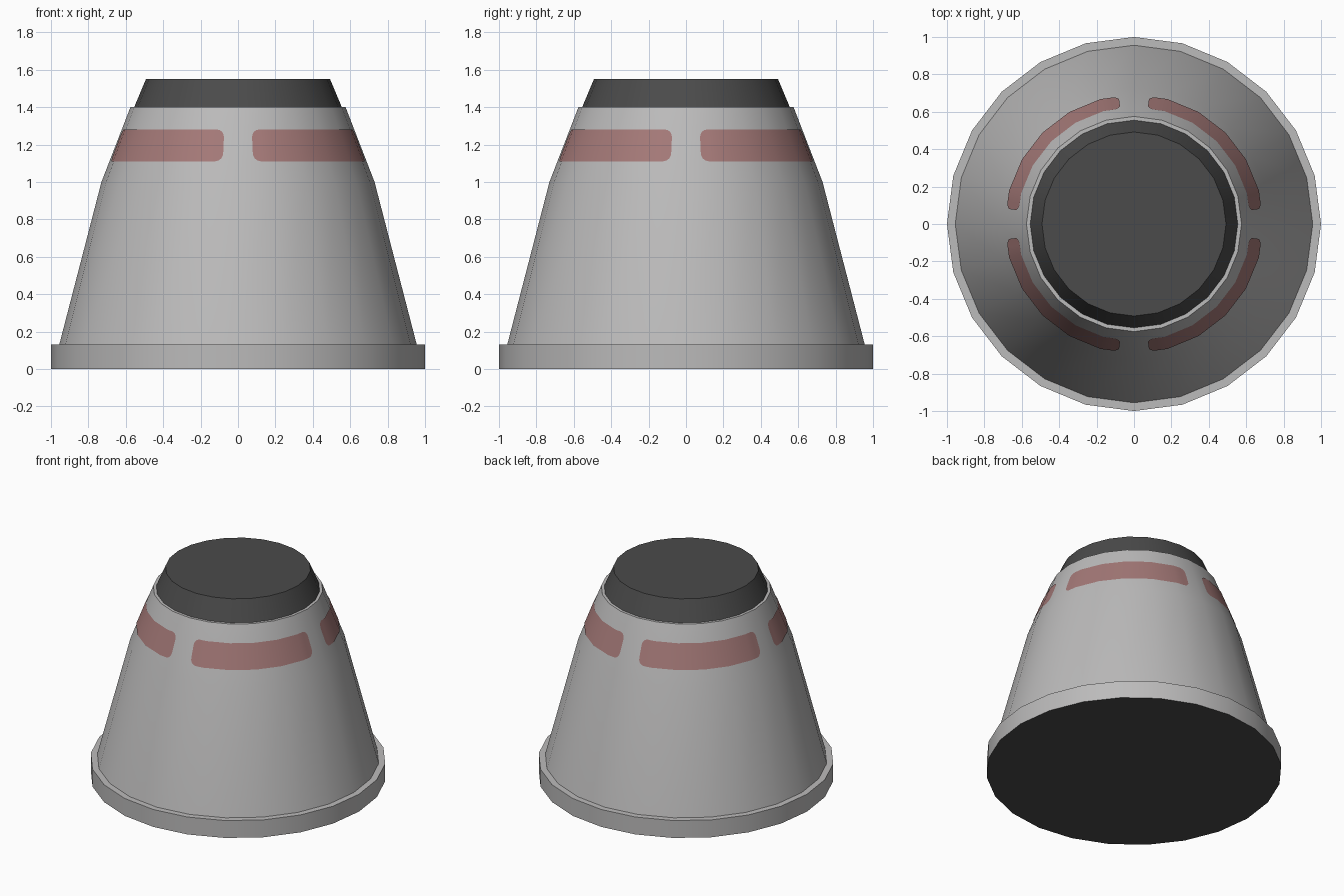
import bpy, bmesh, math

if "Cube" in bpy.data.objects:
    bpy.data.objects.remove(bpy.data.objects["Cube"])

SIDES = 24


def material(name, rgb):
    m = bpy.data.materials.new(name)
    m.diffuse_color = (*rgb, 1)
    m.use_nodes = True
    m.node_tree.nodes["Principled BSDF"].inputs["Base Color"].default_value = m.diffuse_color
    return m


grey = material("light_grey", (0.50, 0.495, 0.495))
dark = material("dark_grey", (0.07, 0.07, 0.07))
red = material("dull_red", (0.37, 0.19, 0.185))


def finish(name, bm, mats):
    me = bpy.data.meshes.new(name)
    bm.to_mesh(me)
    bm.free()
    for m in mats:
        me.materials.append(m)
    ob = bpy.data.objects.new(name, me)
    bpy.context.collection.objects.link(ob)
    bpy.ops.object.select_all(action='DESELECT')
    ob.select_set(True)
    bpy.context.view_layer.objects.active = ob
    bpy.ops.object.shade_smooth_by_angle(angle=math.radians(30))
    return ob


def lathe(name, profile, mats, rule=None):
    """Revolve (radius, z) points; a zero radius at either end closes with a cap."""
    bm = bmesh.new()
    rings = []
    for r, z in profile:
        if r == 0:
            continue
        rings.append([bm.verts.new((r * math.cos(2 * math.pi * k / SIDES),
                                    r * math.sin(2 * math.pi * k / SIDES), z))
                      for k in range(SIDES)])
    for a, b in zip(rings, rings[1:]):
        for k in range(SIDES):
            n = (k + 1) % SIDES
            bm.faces.new((a[k], a[n], b[n], b[k]))
    if profile[0][0] == 0:
        bm.faces.new(rings[0][::-1])
    if profile[-1][0] == 0:
        bm.faces.new(rings[-1])
    bm.normal_update()
    if rule:
        for f in bm.faces:
            f.material_index = rule(f)
    return finish(name, bm, mats)


# Base rim with dark underside
lathe("base_rim", [(0, 0), (1, 0), (1, 0.13), (0.95, 0.13)], [grey, dark],
      lambda f: 1 if f.normal.z < -0.5 else 0)

# Tapered body with a narrow flat lip on top
lathe("tapered_body", [(0.957, 0.125), (0.73, 1.0), (0.575, 1.4), (0.55, 1.4)], [grey])

# Dark top plug
lathe("top_plug", [(0.557, 1.395), (0.492, 1.55), (0, 1.55)], [dark])


def on_body(deg, z, lift=0.004):
    """Point just above the faceted upper body."""
    r = 0.73 - (z - 1.0) * 0.155 / 0.4
    step = 360 / SIDES
    local = (deg % step) - step / 2
    r = r * math.cos(math.radians(step / 2)) / math.cos(math.radians(local)) + lift
    a = math.radians(deg)
    return (r * math.cos(a), r * math.sin(a), z)


# Four red panels with rounded ends, one per quadrant
Z0, Z1, A0, CORNER_DEG, CORNER_Z = 1.11, 1.28, 6.8, 3.6, 0.042
left = []
for i in range(6):
    t = math.radians(90 * i / 5)
    left.append((A0 + CORNER_DEG * (1 - math.cos(t)), CORNER_Z * (1 - math.sin(t))))
columns = left + [(a, 0) for a in (15, 30, 45, 60, 75)] + [(90 - a, d) for a, d in reversed(left)]
for q in range(4):
    bm = bmesh.new()
    pairs = [(bm.verts.new(on_body(a + 90 * q, Z0 + d)),
              bm.verts.new(on_body(a + 90 * q, Z1 - d))) for a, d in columns]
    for (b0, t0), (b1, t1) in zip(pairs, pairs[1:]):
        bm.faces.new((b0, b1, t1, t0))
    finish(f"red_panel_{q + 1}", bm, [red])
